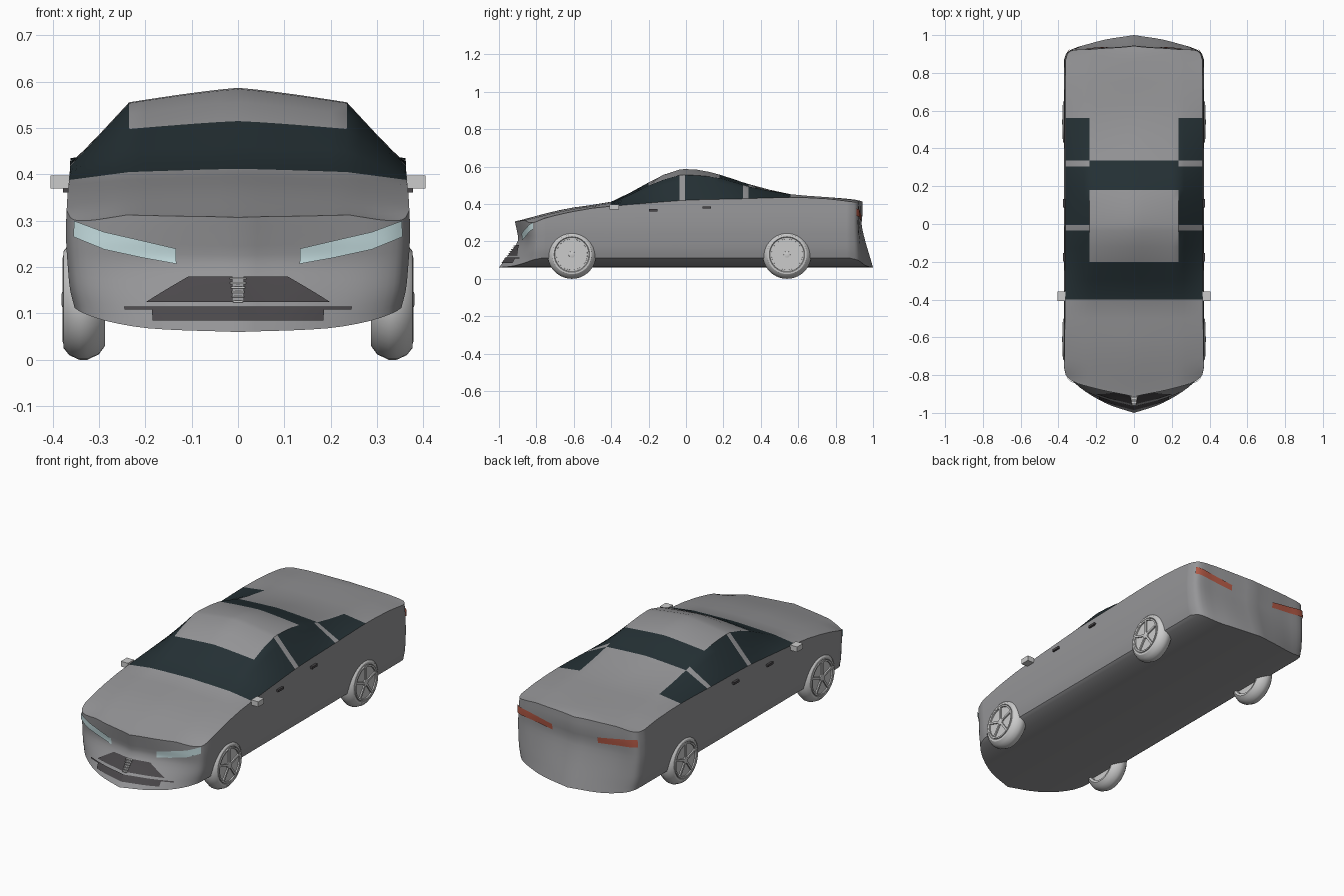
import bpy, bmesh, math
from mathutils import Matrix, Vector

if "Cube" in bpy.data.objects:
    bpy.data.objects.remove(bpy.data.objects["Cube"])


def material(name, rgb):
    m = bpy.data.materials.new(name)
    m.diffuse_color = (*rgb, 1)
    m.use_nodes = True
    m.node_tree.nodes["Principled BSDF"].inputs["Base Color"].default_value = m.diffuse_color
    return m


GLASS = material("dark_glass", (0.018, 0.03, 0.035))
LAMP = material("lamp", (0.6, 0.78, 0.8))
RED = material("tail_red", (0.45, 0.1, 0.06))
DARK = material("grille_dark", (0.07, 0.065, 0.07))
LIGHT = material("bright_trim", (0.8, 0.8, 0.8))


def curve(pts, t):
    """Smooth interpolation through (t, value) points."""
    if t <= pts[0][0]:
        return pts[0][1]
    if t >= pts[-1][0]:
        return pts[-1][1]
    n = next(i for i in range(len(pts) - 1) if t <= pts[i + 1][0])

    def slope(i):
        a, b = pts[max(i - 1, 0)], pts[min(i + 1, len(pts) - 1)]
        return (b[1] - a[1]) / (b[0] - a[0])
    (t0, v0), (t1, v1) = pts[n], pts[n + 1]
    h = t1 - t0
    u = (t - t0) / h
    return (v0 * (1 + 2 * u) * (1 - u) ** 2 + v1 * u * u * (3 - 2 * u)
            + h * slope(n) * u * (1 - u) ** 2 + h * slope(n + 1) * u * u * (u - 1))


def finish(bm, name, mats=(), angle=30):
    bmesh.ops.recalc_face_normals(bm, faces=bm.faces)
    me = bpy.data.meshes.new(name)
    bm.to_mesh(me)
    bm.free()
    for m in mats:
        me.materials.append(m)
    ob = bpy.data.objects.new(name, me)
    bpy.context.collection.objects.link(ob)
    bpy.ops.object.select_all(action='DESELECT')
    ob.select_set(True)
    bpy.context.view_layer.objects.active = ob
    bpy.ops.object.shade_smooth_by_angle(angle=math.radians(angle))
    return ob


# Body profiles: centre line, roof rail, beltline, plan of both ends, side bulge
CENTRE = [(-1, .295), (-.91, .308), (-.83, .328), (-.7, .362), (-.55, .39), (-.4, .412),
          (-.2, .515), (-.08, .573), (0, .587), (.08, .58), (.18, .557), (.34, .505),
          (.56, .452), (.75, .437), (.9, .424), (.95, .412)]
RAIL = [(-1, .29), (-.91, .302), (-.83, .32), (-.7, .353), (-.55, .382), (-.4, .405),
        (-.2, .498), (-.06, .549), (.02, .555), (.18, .538), (.34, .492), (.56, .452),
        (.75, .437), (.93, .418)]
BELT = [(-1, .28), (-.85, .285), (-.75, .325), (-.55, .37), (-.4, .388), (-.2, .405),
        (0, .42), (.3, .428), (.56, .435), (.75, .428), (.9, .41)]
NOSE = [(0, -1), (.13, -.962), (.23, -.915), (.3, -.87), (.34, -.83), (.355, -.8), (.362, -.76)]
NOSE_RAKE = [(.06, 0), (.1, .03), (.2, .1), (.26, .095), (.305, .085)]
TAIL = [(0, 1), (.155, .978), (.25, .955), (.32, .935), (.35, .91), (.362, .87)]
TAIL_RAKE = [(.06, 0), (.28, .06), (.36, .055), (.45, .06)]
UNDER = [(0, .06), (.2, .068), (.3, .085), (.35, .103), (.362, .112)]
BULGE = [(.06, .965), (.1, .967), (.15, 1), (.2, 1.014), (.27, 1.025), (.35, 1.017), (.42, 1), (.6, 1)]


def nose_y(x, z):
    x = abs(x)
    return curve(NOSE, x) + curve(NOSE_RAKE, z) * (1 - (x / .37) ** 2)


def tail_y(x, z):
    x = abs(x)
    return curve(TAIL, x) - curve(TAIL_RAKE, z) * (1 - (x / .37) ** 2)


def top_z(x, y):
    x = abs(x)
    c, r, b = curve(CENTRE, y), curve(RAIL, y), curve(BELT, y)
    if x <= .235:
        return c + (r - c) * (x / .235) ** 1.2
    return r + (b - r) * (x - .235) / .127


HALF = [.04, .08, .12, .16, .2, .235, .265, .295, .32, .335, .345, .353, .359, .362]
XS = [-x for x in reversed(HALF)] + [0] + HALF
ROWS = ([('n', t) for t in (0, .03, .08, .16, .3, .5, .75)]
        + [('m', y) for y in (-.6, -.5, -.4, -.3, -.2, -.12, -.035, -.005, .06, .12, .18,
                              .25, .305, .335, .45, .56, .65, .75)]
        + [('t', t) for t in (.3, .6, .8, .92, 1)])
NZ = 12


def row_y(row, x, z):
    kind, t = row
    if kind == 'n':
        return nose_y(x, z) * (1 - t) - .6 * t
    return t if kind == 'm' else .75 * (1 - t) + tail_y(x, z) * t


def lattice(i, j, k):
    x, row, low = XS[i], ROWS[j], curve(UNDER, abs(XS[i]))
    high = top_z(x, row_y(row, x, .3 if row[0] == 'n' else .4))
    z = low + (high - low) * k / NZ
    return Vector((x * curve(BULGE, z), row_y(row, x, z), z))


def is_glass(x, y):
    x = abs(x)
    if -.4 < y < -.2:
        return True
    if x < .235:
        return .18 < y < .335
    return -.2 < y < .56 and not (-.035 < y < -.005 or .305 < y < .335)


# Body shell with glass areas
bm = bmesh.new()
cache = {}


def vert(*key):
    if key not in cache:
        cache[key] = bm.verts.new(lattice(*key))
    return cache[key]


NI, NJ = len(XS) - 1, len(ROWS) - 1
for k in (0, NZ):
    for i in range(NI):
        for j in range(NJ):
            f = bm.faces.new([vert(i, j, k), vert(i + 1, j, k), vert(i + 1, j + 1, k), vert(i, j + 1, k)])
            c = f.calc_center_median()
            f.material_index = int(k == NZ and is_glass((XS[i] + XS[i + 1]) / 2, c.y))
for k in range(NZ):
    for j in (0, NJ):
        for i in range(NI):
            bm.faces.new([vert(i, j, k), vert(i + 1, j, k), vert(i + 1, j, k + 1), vert(i, j, k + 1)])
    for i in (0, NI):
        for j in range(NJ):
            bm.faces.new([vert(i, j, k), vert(i, j + 1, k), vert(i, j + 1, k + 1), vert(i, j, k + 1)])
finish(bm, "body", [material("body_grey", (.3, .3, .31)), GLASS], 35)


def patch(name, upper, lower, end_y, mat, side=1, lift=.005, n=24, m=5):
    """Thin panel following the nose or tail between two (x, z) edges."""
    b = bmesh.new()
    sign = -1 if end_y is nose_y else 1
    grid = []
    for a in range(n + 1):
        ends = []
        for line in (upper, lower):
            s = a / n * (len(line) - 1)
            q = min(int(s), len(line) - 2)
            ends.append(Vector(line[q]).lerp(Vector(line[q + 1]), s - q))
        col = []
        for c in range(m + 1):
            x, z = ends[0].lerp(ends[1], c / m)
            col.append(b.verts.new((side * x * curve(BULGE, z) * 1.008, end_y(x, z) + sign * lift, z)))
        grid.append(col)
    for a in range(n):
        for c in range(m):
            b.faces.new([grid[a][c], grid[a + 1][c], grid[a + 1][c + 1], grid[a][c + 1]])
    finish(b, name, [mat])


def box(name, centre, size, mats=(), rot=Matrix()):
    b = bmesh.new()
    bmesh.ops.create_cube(b, size=1, matrix=Matrix.Translation(centre) @ rot @ Matrix.Diagonal((*size, 1)))
    return finish(b, name, mats)


def lathe(name, profile, centre, side, mats=(), closed=True, seg=40):
    """Spin (x, radius) points about the axle."""
    b = bmesh.new()
    rings = [[b.verts.new((side * x, centre[0] + r * math.cos(a), centre[1] + r * math.sin(a)))
              for a in (2 * math.pi * s / seg for s in range(seg))] for x, r in profile]
    for p in range(len(rings) if closed else len(rings) - 1):
        r0, r1 = rings[p], rings[(p + 1) % len(rings)]
        for s in range(seg):
            t = (s + 1) % seg
            b.faces.new([r0[s], r0[t], r1[t], r1[s]])
    if not closed:
        b.faces.new(rings[0])
        b.faces.new(rings[-1])
    finish(b, name, mats)


for side, tag in ((1, "right"), (-1, "left")):
    # Lamps and grille halves
    patch("headlight_" + tag, [(.13, .24), (.2, .257), (.28, .276), (.343, .3)],
          [(.13, .207), (.2, .22), (.28, .238), (.343, .265)], nose_y, LAMP, side)
    patch("taillight_" + tag, [(.13, .338), (.347, .375)], [(.13, .308), (.347, .335)], tail_y, RED, side)
    patch("grille_" + tag, [(.012, .18), (.105, .18)], [(.012, .125), (.2, .125)], nose_y, DARK, side)
    patch("lower_intake_" + tag, [(0, .11), (.19, .11)], [(0, .085), (.19, .085)], nose_y, DARK, side)
    patch("intake_lip_" + tag, [(0, .115), (.25, .115)], [(0, .109), (.25, .109)], nose_y, DARK, side, .007)
    # Mirror and door handles
    box("mirror_" + tag, (side * .384, -.383, .384), (.042, .05, .028))
    for y, z in ((-.175, .367), (.11, .381)):
        box("door_handle_" + tag, (side * .37, y, z), (.014, .045, .012), [DARK])
    # Wheels
    for y in (-.61, .54):
        c = (y, .13)
        lathe("tyre_" + tag, [(.29, .088), (.287, .1), (.3, .118), (.325, .13), (.342, .13),
                              (.364, .12), (.376, .105), (.377, .095), (.37, .088)], c, side)
        lathe("wheel_disc_" + tag, [(.31, .09), (.372, .09)], c, side, [], False)
        lathe("rim_" + tag, [(.365, .092), (.379, .091), (.379, .083), (.365, .082)], c, side, [LIGHT])
        lathe("hub_" + tag, [(.365, .018), (.379, .017), (.381, .01)], c, side, [], False)
        for s in range(5):
            a = math.pi / 2 + s * 2 * math.pi / 5
            mid = Vector((side * .374, y + .05 * math.cos(a), .13 + .05 * math.sin(a)))
            box("spoke_" + tag, mid, (.01, .072, .011), [LIGHT], Matrix.Rotation(a, 4, 'X'))

# Centre slats of the grille
for s in range(6):
    z = .126 + s * .01
    box("grille_slat", (0, nose_y(0, z) - .003, z), (.022 + .003 * s, .012, .004), [LIGHT])
